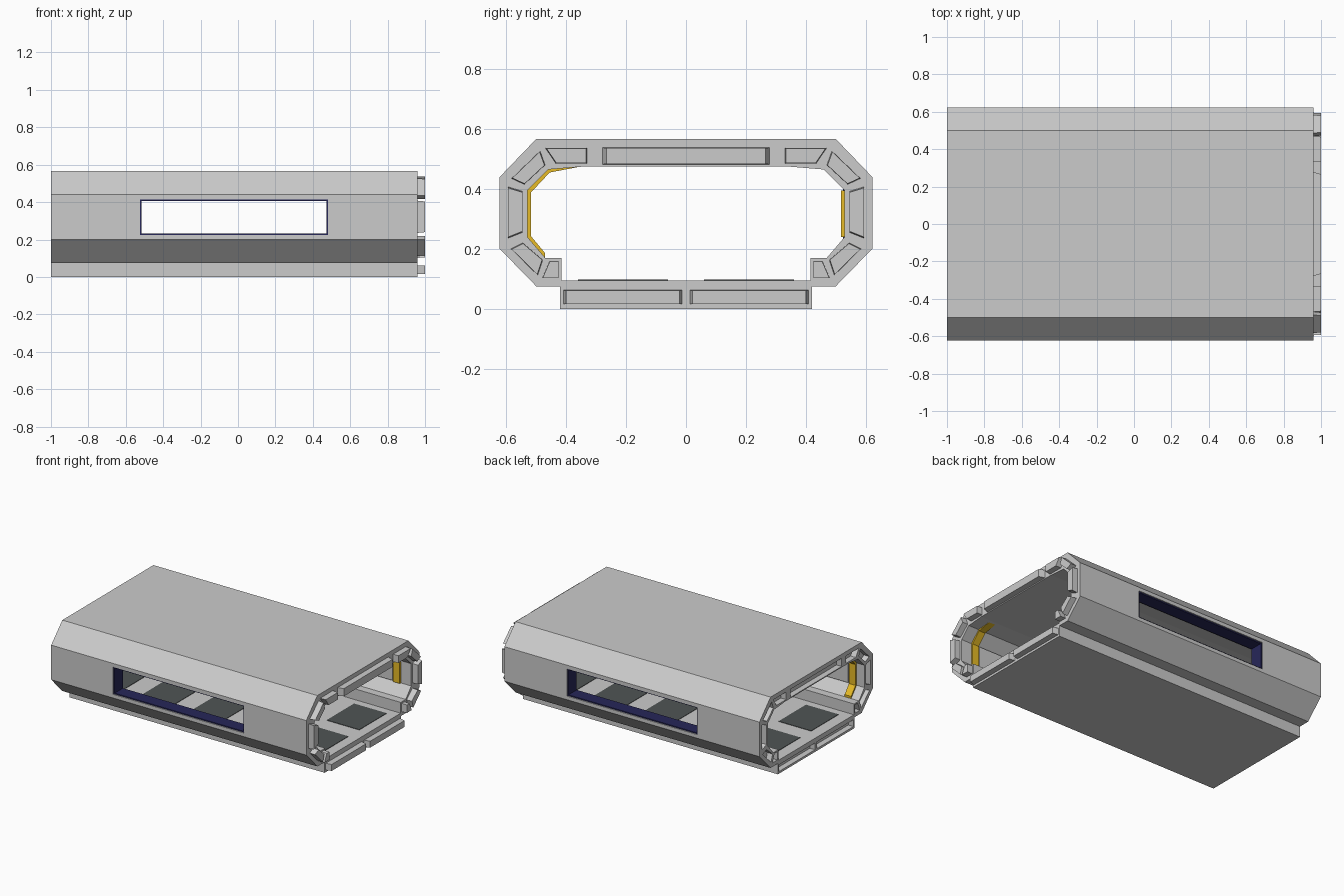
import bpy, bmesh

if "Cube" in bpy.data.objects:
    bpy.data.objects.remove(bpy.data.objects["Cube"])

def material(name, rgb):
    m = bpy.data.materials.new(name)
    m.diffuse_color = (*rgb, 1)
    m.use_nodes = True
    m.node_tree.nodes["Principled BSDF"].inputs["Base Color"].default_value = m.diffuse_color
    return m

GOLD = material("gold_trim", (0.8, 0.5, 0.02))
NAVY = material("window_seal", (0.02, 0.02, 0.1))
DARK = material("floor_tile", (0.08, 0.09, 0.09))
PALE = material("wall_panel", (0.65, 0.65, 0.65))

def prisms(name, shapes, mat=None):
    """Each shape is (yz points, x0, x1, end scale), extruded along x."""
    bm = bmesh.new()
    for pts, x0, x1, s in shapes:
        cy = sum(p[0] for p in pts) / len(pts)
        cz = sum(p[1] for p in pts) / len(pts)
        a = [bm.verts.new((x0, y, z)) for y, z in pts]
        b = [bm.verts.new((x1, cy + (y - cy) * s, cz + (z - cz) * s)) for y, z in pts]
        n = len(pts)
        bm.faces.new(a)
        bm.faces.new(b[::-1])
        for i in range(n):
            j = (i + 1) % n
            bm.faces.new((a[j], a[i], b[i], b[j]))
    bmesh.ops.recalc_face_normals(bm, faces=bm.faces)
    me = bpy.data.meshes.new(name)
    bm.to_mesh(me)
    bm.free()
    ob = bpy.data.objects.new(name, me)
    bpy.context.collection.objects.link(ob)
    if mat:
        me.materials.append(mat)
    return ob

def rect(y0, y1, z0, z1):
    return [(y0, z0), (y1, z0), (y1, z1), (y0, z1)]

def flip(pts):
    return [(-y, z) for y, z in reversed(pts)]

def cut(ob, cutter):
    m = ob.modifiers.new("cut", 'BOOLEAN')
    m.operation, m.solver, m.object = 'DIFFERENCE', 'EXACT', cutter
    bpy.context.view_layer.objects.active = ob
    bpy.ops.object.modifier_apply(modifier=m.name)
    bpy.data.objects.remove(cutter)

# Corridor shell: outer half profile and inner half profile, mirrored
outer = [(0.42, 0), (0.42, 0.075), (0.5, 0.075), (0.622, 0.2), (0.622, 0.44), (0.5, 0.567)]
inner = [(0.415, 0.095), (0.415, 0.17), (0.47, 0.17), (0.53, 0.24), (0.53, 0.395),
         (0.46, 0.465), (0.34, 0.475)]
shell = prisms("corridor_shell", [(outer + flip(outer), -1, 0.96, 1)])
cut(shell, prisms("bore", [(inner + flip(inner), -1.1, 1.1, 1)]))

# Window openings through both walls
WX0, WX1, WZ0, WZ1 = -0.525, 0.48, 0.225, 0.415
cut(shell, prisms("window_cutter", [(rect(-0.8, 0.8, WZ0, WZ1), WX0, WX1, 1)]))

# Interlocking lugs on one end, matching sockets in the other
side = [
    [(0.47, 0.537), (0.33, 0.537), (0.33, 0.485), (0.435, 0.485)],
    [(0.583, 0.435), (0.487, 0.527), (0.47, 0.48), (0.54, 0.415)],
    [(0.595, 0.408), (0.545, 0.392), (0.545, 0.255), (0.595, 0.235)],
    [(0.585, 0.2), (0.545, 0.22), (0.478, 0.163), (0.495, 0.112)],
    [(0.48, 0.102), (0.455, 0.16), (0.425, 0.16), (0.425, 0.102)],
    rect(0.012, 0.41, 0.015, 0.062),
]
lugs = side + [flip(p) for p in side] + [rect(-0.28, 0.28, 0.482, 0.538)]
cut(shell, prisms("socket_cutter", [(p, -1.05, -0.96, 1) for p in lugs]))
prisms("end_lugs", [(p, 0.955, 1.0, 0.95) for p in lugs])

# Thin dark seals lining the windows
t = 0.008
for s, label in ((-1, "front"), (1, "back")):
    y0, y1 = sorted((s * 0.525, s * 0.615))
    prisms(label + "_window_seal", [
        (rect(y0, y1, WZ0, WZ0 + t), WX0, WX1, 1),
        (rect(y0, y1, WZ1 - t, WZ1), WX0, WX1, 1),
        (rect(y0, y1, WZ0 + t, WZ1 - t), WX0, WX0 + t, 1),
        (rect(y0, y1, WZ0 + t, WZ1 - t), WX1 - t, WX1, 1)], NAVY)

# Floor tiles in two columns
prisms("floor_tiles", [(rect(y, y + 0.3, 0.093, 0.098), x, x + 0.25, 1)
                       for y in (-0.36, 0.06)
                       for x in (-0.92, -0.53, -0.14, 0.25, 0.64)], DARK)

# Pale wall panels beside the windows
prisms("wall_panels", [(rect(min(s * 0.522, s * 0.535), max(s * 0.522, s * 0.535), 0.245, 0.39), x, x + 0.22, 1)
                       for s in (-1, 1) for x in (-0.88, 0.6)], PALE)

# Gold trim ribs: a long bent strip on the front wall, short one on the back
long_rib = [(-0.34, 0.477), (-0.46, 0.467), (-0.532, 0.395), (-0.532, 0.24), (-0.47, 0.17),
            (-0.47, 0.185), (-0.518, 0.243), (-0.518, 0.388), (-0.455, 0.455)]
short_rib = rect(0.518, 0.532, 0.24, 0.395)
prisms("gold_ribs", [(p, x, x + 0.05, 1) for p in (long_rib, short_rib)
                     for x in (-0.94, 0.83)], GOLD)
